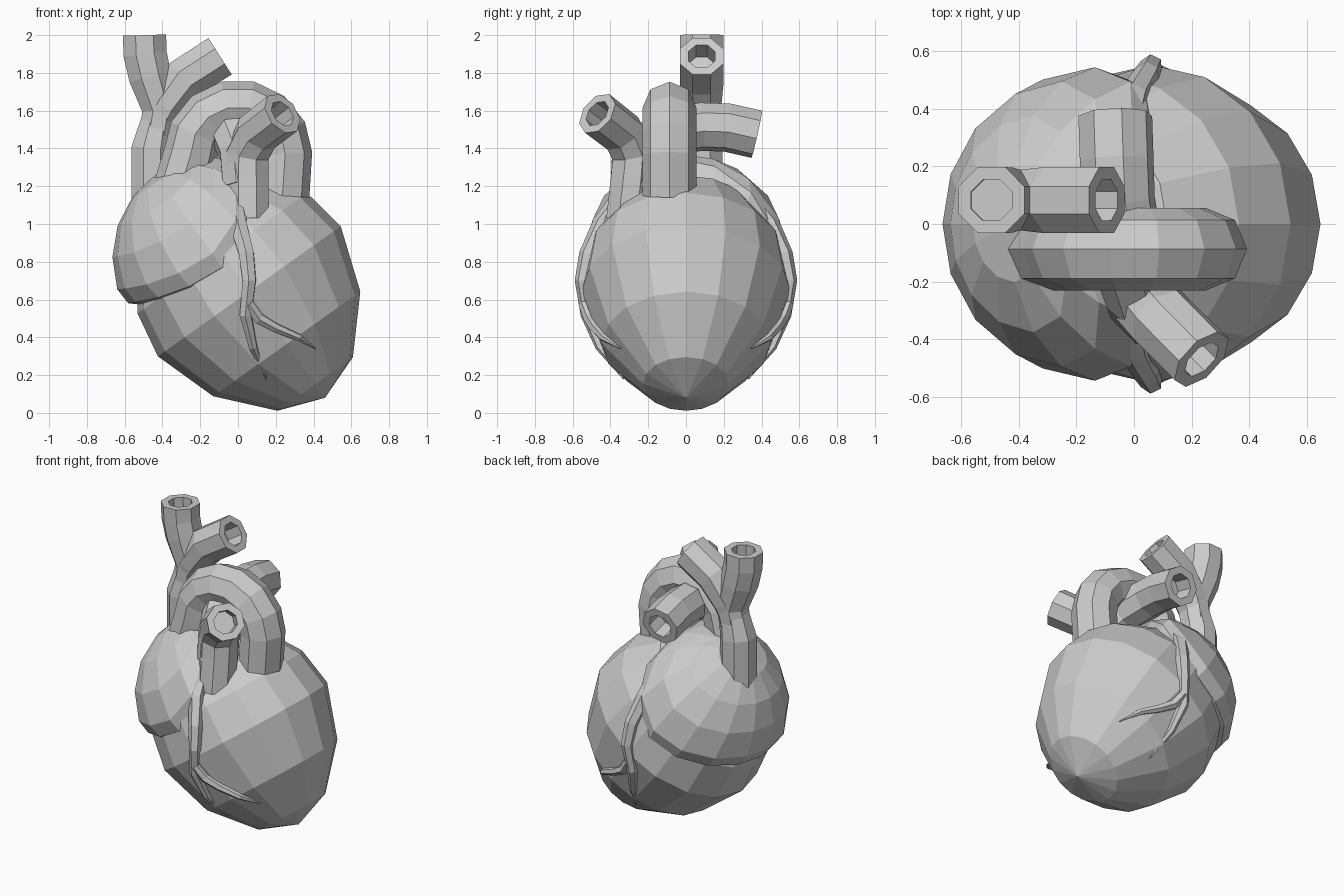
import bpy, bmesh
from math import sin, cos, pi, sqrt
from mathutils import Vector

if "Cube" in bpy.data.objects:
    bpy.data.objects.remove(bpy.data.objects["Cube"])

SEG = 16
U = Vector((-0.58, 0, 0.815)).normalized()   # long axis of the heart, tip to top
V = Vector((U.z, 0, -U.x))
Y = Vector((0, 1, 0))


def make(name, rings):
    """Skin a list of rings; a one-point ring is a pole, open ends get capped."""
    bm = bmesh.new()
    vr = [[bm.verts.new(p) for p in r] for r in rings]
    for a, b in zip(vr, vr[1:]):
        n = max(len(a), len(b))
        for i in range(n):
            j = (i + 1) % n
            if len(a) == 1:
                bm.faces.new((a[0], b[i], b[j]))
            elif len(b) == 1:
                bm.faces.new((a[i], a[j], b[0]))
            else:
                bm.faces.new((a[i], a[j], b[j], b[i]))
    for r in (vr[0], vr[-1]):
        if len(r) > 2:
            bm.faces.new(r)
    bmesh.ops.recalc_face_normals(bm, faces=bm.faces)
    me = bpy.data.meshes.new(name)
    bm.to_mesh(me)
    bm.free()
    ob = bpy.data.objects.new(name, me)
    bpy.context.collection.objects.link(ob)
    return ob


def tube(name, pts, radii, sides=8, phase=0.0, ref=(0, 1, 0), hollow=True):
    """Faceted tube along a path, with a recessed opening at its far end."""
    pts = [Vector(p) for p in pts]
    if not isinstance(radii, (list, tuple)):
        radii = [radii] * len(pts)
    n = Vector(ref)
    rings = []

    def ring(c, r, a, b):
        return [c + r * (a * cos(2 * pi * i / sides + phase) + b * sin(2 * pi * i / sides + phase))
                for i in range(sides)]
    for i, p in enumerate(pts):
        d1 = (p - pts[i - 1]).normalized() if i else Vector()
        d2 = (pts[i + 1] - p).normalized() if i < len(pts) - 1 else Vector()
        t = (d1 + d2).normalized()
        n = (n - t * n.dot(t)).normalized()
        b = t.cross(n)
        rings.append(ring(p, radii[i], n, b))
    if hollow:
        r = radii[-1] * 0.62
        rings += [ring(pts[-1], r, n, b), ring(pts[-1] - t * 0.12, r, n, b)]
    return make(name, rings)


# Ventricles: tilted, slightly flattened ovoid
VC = Vector((-0.084, 0, 0.846))
PROFILE = [(-0.94, 0), (-0.85, 0.245), (-0.59, 0.478), (-0.248, 0.594),
           (0.0, 0.55), (0.22, 0.40), (0.36, 0)]
rings = []
for u, r in PROFILE:
    if r == 0:
        rings.append([VC + U * u])
    else:
        rings.append([VC + U * u + r * (V * cos(a) + 0.93 * Y * sin(a))
                      for a in (2 * pi * i / SEG for i in range(SEG))])
make("ventricles", rings)

# Atria: spherical cap whose lower edge dips at front and back, with a turned-in lip
AC = Vector((-0.12, 0, 0.82))


def cap_point(a, lat, r):
    return AC + r * (U * sin(lat) + cos(lat) * (V * cos(a) + Y * sin(a)))


def edge_lat(a):
    c = cos(a)
    return 0.05 + (0.95 if c > 0 else 0.26) * c * c


angles = [2 * pi * i / SEG for i in range(SEG)]
rings = [[cap_point(a, edge_lat(a) - 0.28, 0.45) for a in angles],
         [cap_point(a, edge_lat(a) - 0.17, 0.52) for a in angles]]
for k in range(4):
    rings.append([cap_point(a, edge_lat(a) + (pi / 2 - edge_lat(a)) * k / 4, 0.545) for a in angles])
rings.append([cap_point(0, pi / 2, 0.545)])
make("atria", rings)

# Aortic arch
arch = [(-0.33, -0.0875, 1.08), (-0.295, -0.0875, 1.22)]
arch += [(-0.25 * cos(pi * k / 7), -0.0875, 1.37 + 0.25 * sin(pi * k / 7)) for k in range(8)]
arch += [(0.235, -0.0875, 1.15)]
tube("aortic_arch", arch, 0.143, hollow=False)

# Upper vein: trunk and two open branches
P8 = pi / 8
tube("vein_trunk", [(-0.455, 0.083, 1.05), (-0.455, 0.083, 1.4), (-0.41, 0.083, 1.62)],
     [0.118, 0.118, 0.085], phase=P8, hollow=False)
tube("vein_left_branch", [(-0.435, 0.083, 1.45), (-0.41, 0.083, 1.6), (-0.465, 0.083, 1.78),
                          (-0.492, 0.083, 1.9), (-0.495, 0.083, 2.0)],
     [0.1, 0.105, 0.122, 0.124, 0.124], phase=P8)
tube("vein_right_branch", [(-0.435, 0.083, 1.5), (-0.39, 0.083, 1.62), (-0.28, 0.083, 1.77),
                           (-0.095, 0.083, 1.888)],
     [0.09, 0.11, 0.124, 0.124], phase=P8)

# Lung artery: trunk rising to a front branch, with a back branch through the arch
tube("lung_artery_front", [(0.05, -0.31, 1.02), (0.05, -0.285, 1.24), (0.05, -0.28, 1.37),
                           (0.1, -0.335, 1.48), (0.235, -0.47, 1.585)],
     0.122, phase=P8, ref=(1, 0, 0))
tube("lung_artery_back", [(0.04, -0.28, 1.2), (0.025, -0.24, 1.38), (-0.02, -0.12, 1.48),
                          (-0.055, 0.08, 1.515), (-0.06, 0.22, 1.51), (-0.065, 0.375, 1.475)],
     0.13, phase=P8, ref=(1, 0, 0))


# Surface arteries, laid on the ventricles at front and back
def on_surface(x, z, side):
    d = Vector((x, 0, z)) - VC
    u, v = d.dot(U), d.dot(V)
    r = 0
    for (u0, r0), (u1, r1) in zip(PROFILE, PROFILE[1:]):
        if u0 <= u <= u1:
            r = r0 + (r1 - r0) * (u - u0) / (u1 - u0)
    return (x, side * (0.925 * sqrt(max(r * r - v * v, 0)) + 0.008), z)


STEMS = {
    "main": [(-0.03, 1.14, 0.055), (0.0, 1.0, 0.052), (0.045, 0.84, 0.045), (0.06, 0.7, 0.04),
             (0.04, 0.52, 0.035), (0.08, 0.35, 0.024), (0.15, 0.18, 0.004)],
    "branch": [(0.055, 0.58, 0.03), (0.11, 0.5, 0.033), (0.2, 0.45, 0.027),
               (0.32, 0.40, 0.02), (0.41, 0.34, 0.004)],
}
for side, label in ((-1, "front"), (1, "back")):
    for part, path in STEMS.items():
        tube(f"{label}_artery_{part}", [on_surface(x, z, side) for x, z, r in path],
             [r for x, z, r in path], sides=6, hollow=False)
